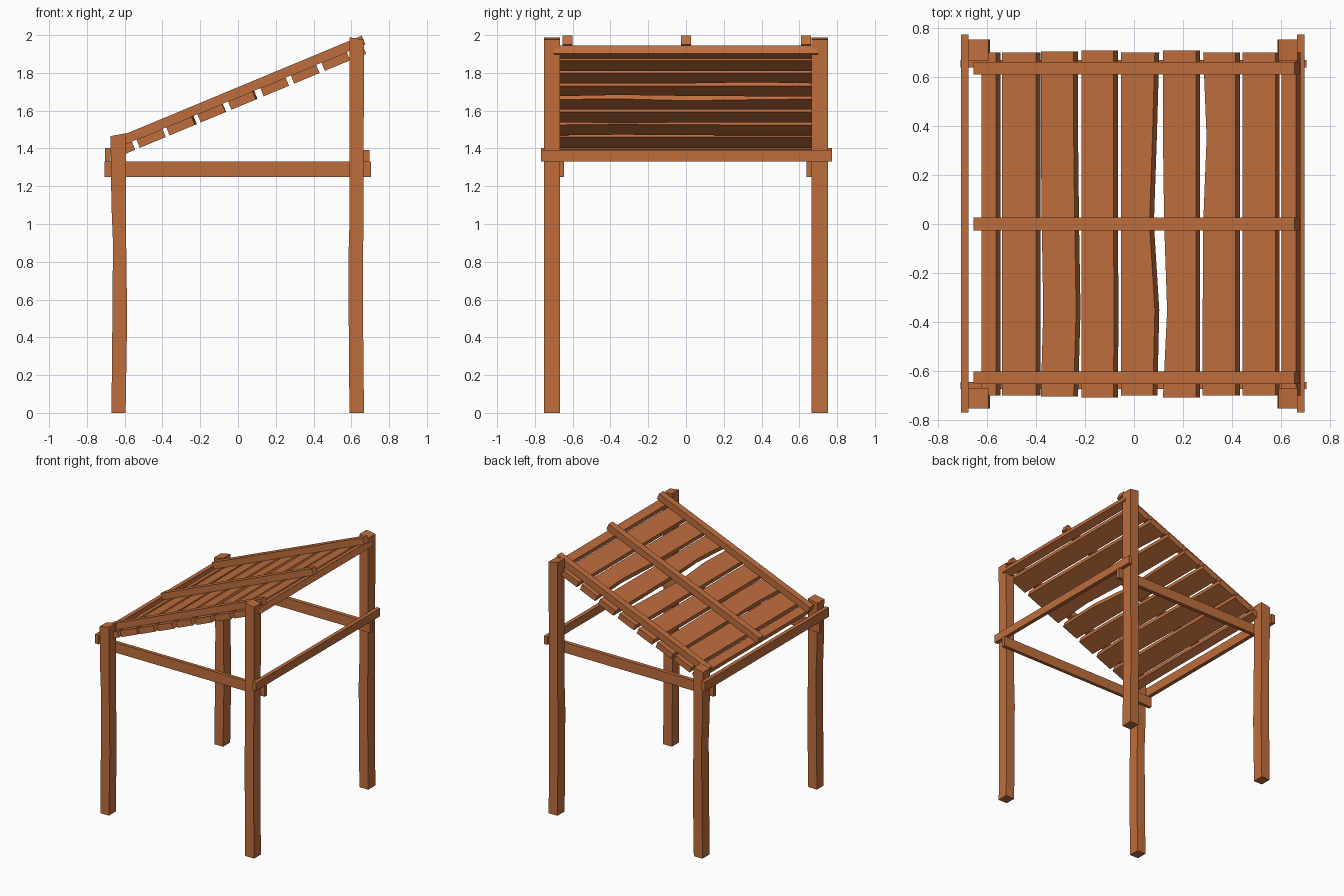
import bpy, bmesh, math

if "Cube" in bpy.data.objects:
    bpy.data.objects.remove(bpy.data.objects["Cube"])

wood = bpy.data.materials.new("wood")
wood.diffuse_color = (0.52, 0.155, 0.047, 1)
wood.use_nodes = True
wood.node_tree.nodes["Principled BSDF"].inputs["Base Color"].default_value = wood.diffuse_color


def loft(name, rings):
    """Closed solid through a list of equal-sized rings of points."""
    bm = bmesh.new()
    vs = [[bm.verts.new(p) for p in r] for r in rings]
    n = len(rings[0])
    for a, b in zip(vs, vs[1:]):
        for i in range(n):
            j = (i + 1) % n
            bm.faces.new((a[i], a[j], b[j], b[i]))
    bm.faces.new(vs[0][::-1])
    bm.faces.new(vs[-1])
    bmesh.ops.recalc_face_normals(bm, faces=bm.faces)
    me = bpy.data.meshes.new(name)
    bm.to_mesh(me)
    bm.free()
    me.materials.append(wood)
    ob = bpy.data.objects.new(name, me)
    bpy.context.collection.objects.link(ob)
    return ob


def box(name, x0, x1, y0, y1, z0, z1):
    return loft(name, [[(x0, y0, z), (x1, y0, z), (x1, y1, z), (x0, y1, z)] for z in (z0, z1)])


# Roof slope: height of the rafter tops at a given x
SLOPE = 0.416
ANG = math.atan(SLOPE)
S, C = math.sin(ANG), math.cos(ANG)


def roof_z(x):
    return 1.997 + (x - 0.655) * SLOPE


def slab_ring(x0, x1, y, drop, t):
    """Section of a board lying along the slope, its top 'drop' below the rafter tops."""
    pts = []
    for x, d in ((x0, 0), (x1, 0), (x1, t), (x0, t)):
        pts.append((x + d * S, y, roof_z(x) - drop / C - d * C))
    return pts


# Corner posts with a slight bend and a sloping top
left = [(0, -0.67, -0.595), (0.5, -0.665, -0.587), (0.9, -0.662, -0.592), (1.1, -0.67, -0.594), (1.473, -0.675, -0.593)]
right = [(0, 0.59, 0.667), (0.5, 0.586, 0.662), (0.8, 0.584, 0.662), (1.0, 0.59, 0.664), (1.982, 0.59, 0.667)]
for side, prof, tilt in (("left", left, 0.008), ("right", right, -0.006)):
    for end, y0, y1 in (("front", -0.753, -0.668), ("back", 0.664, 0.753)):
        rings = []
        for i, (z, a, b) in enumerate(prof):
            k = tilt if i == len(prof) - 1 else 0
            rings.append([(a, y0, z - k), (b, y0, z + k), (b, y1, z + k), (a, y1, z - k)])
        loft(f"{end}_{side}_post", rings)

# Horizontal beams inside and outside the posts
box("front_beam", -0.708, 0.703, -0.672, -0.645, 1.25, 1.33)
box("back_beam", -0.708, 0.703, 0.637, 0.668, 1.25, 1.33)
box("left_beam", -0.705, -0.674, -0.768, 0.772, 1.33, 1.403)
box("right_beam", 0.665, 0.695, -0.768, 0.772, 1.33, 1.393)

# Rafters on top of the planks
for name, y in (("front", -0.627), ("middle", 0.0), ("back", 0.635)):
    loft(name + "_rafter", [slab_ring(-0.655, 0.655, y + s * 0.026, 0, 0.05) for s in (-1, 1)])

# Roof planks: edges, length and wobble of each edge from front to back
STRAIGHT = (0, 0, 0, 0, 0)
planks = [
    (-0.622, -0.562, 0.70, STRAIGHT, STRAIGHT),
    (-0.538, -0.400, 0.70, STRAIGHT, STRAIGHT),
    (-0.380, -0.246, 0.703, (0, 0.01, 0.004, 0, 0), (0, 0.01, 0.004, 0, 0)),
    (-0.215, -0.084, 0.707, STRAIGHT, (0, 0.003, 0, 0, 0)),
    (-0.053, 0.085, 0.70, STRAIGHT, (-0.008, 0.0, -0.022, -0.01, 0)),
    (0.118, 0.252, 0.707, (0, 0.017, 0.005, 0, 0), STRAIGHT),
    (0.280, 0.414, 0.70, (0, 0, 0.002, 0.016, 0.002), STRAIGHT),
    (0.442, 0.576, 0.70, STRAIGHT, STRAIGHT),
    (0.602, 0.660, 0.70, STRAIGHT, STRAIGHT),
]
for i, (a, b, half, lo, hi) in enumerate(planks):
    rings = [slab_ring(a + lo[k], b + hi[k], half * (k - 2) / 2, 0.05, 0.047) for k in range(5)]
    loft(f"roof_plank_{i + 1}", rings)
